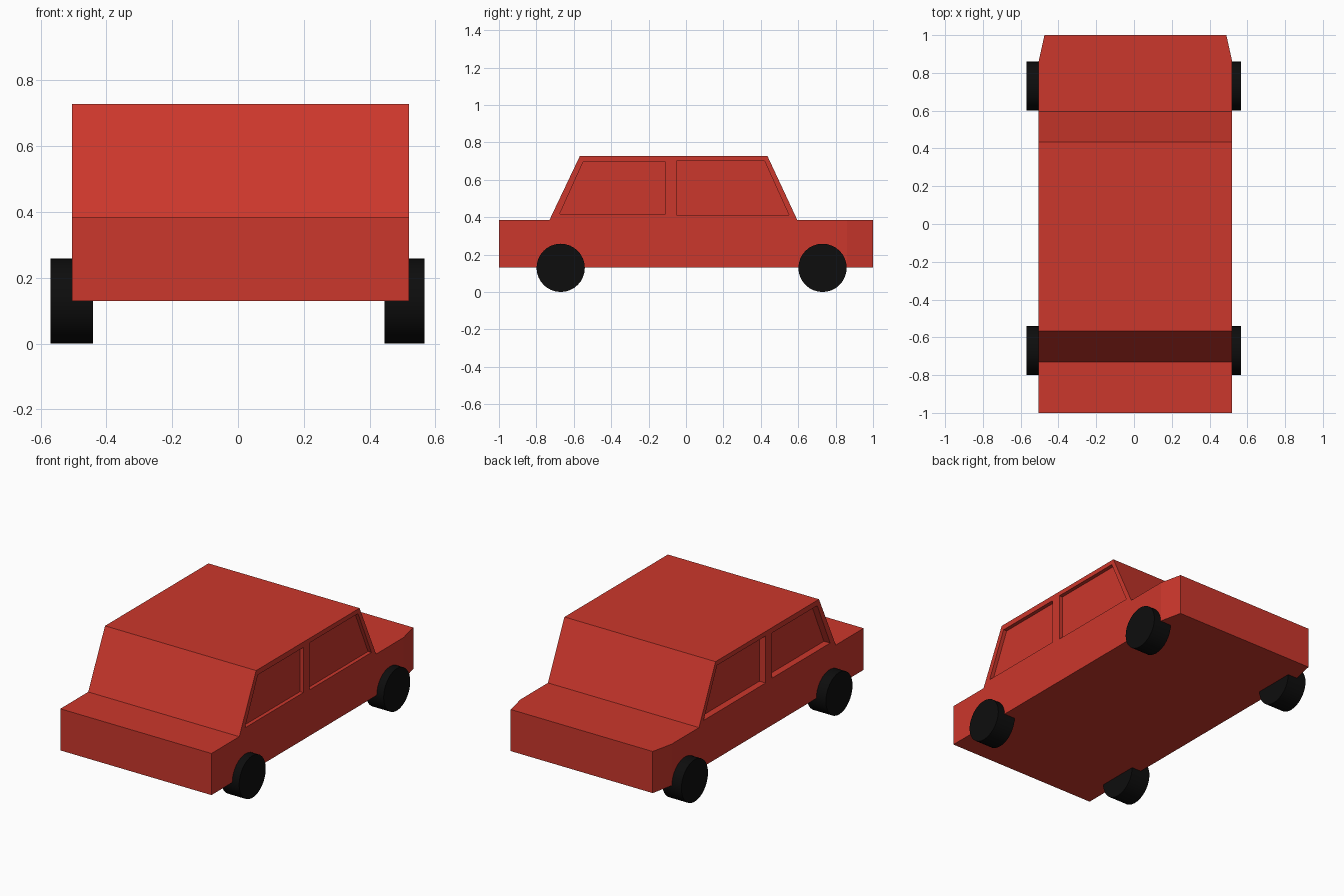
import bpy, bmesh
from math import pi
from mathutils import Vector

if "Cube" in bpy.data.objects:
    bpy.data.objects.remove(bpy.data.objects["Cube"])

X_LEFT, X_RIGHT = -0.505, 0.52


def material(name, color):
    mat = bpy.data.materials.new(name)
    mat.diffuse_color = color
    mat.use_nodes = True
    mat.node_tree.nodes["Principled BSDF"].inputs["Base Color"].default_value = mat.diffuse_color
    return mat


red = material("red_paint", (0.60, 0.038, 0.025, 1))
black = material("black_rubber", (0.004, 0.004, 0.004, 1))


def prism(name, profile, x0, x1, nose=None):
    """Extrude a (y, z) profile along x; nose = (start y, inset) tapers the far end."""
    bm = bmesh.new()
    face = bm.faces.new([bm.verts.new((x0, y, z)) for y, z in profile])
    side = bmesh.ops.extrude_face_region(bm, geom=[face])["geom"]
    bmesh.ops.translate(bm, vec=(x1 - x0, 0, 0),
                        verts=[v for v in side if isinstance(v, bmesh.types.BMVert)])
    if nose:
        bmesh.ops.bisect_plane(bm, geom=bm.verts[:] + bm.edges[:] + bm.faces[:],
                               plane_co=(0, nose[0], 0), plane_no=(0, 1, 0))
        for v in bm.verts:
            if v.co.y > nose[0] + 0.05:
                v.co.x += nose[1] if v.co.x < 0 else -nose[1]
    bmesh.ops.recalc_face_normals(bm, faces=bm.faces[:])
    mesh = bpy.data.meshes.new(name)
    bm.to_mesh(mesh)
    bm.free()
    obj = bpy.data.objects.new(name, mesh)
    obj.data.materials.append(red)
    bpy.context.collection.objects.link(obj)
    return obj


# Car body with tapered end
body = prism("car_body",
             [(-1, 0.13), (1, 0.13), (1, 0.385), (0.595, 0.385),
              (0.435, 0.728), (-0.567, 0.728), (-0.73, 0.385), (-1, 0.385)],
             X_LEFT, X_RIGHT, nose=(0.86, 0.031))

# Shallow window recesses on both sides
windows = [
    [(-0.05, 0.412), (0.55, 0.412), (0.42, 0.70), (-0.05, 0.70)],
    [(-0.675, 0.418), (-0.11, 0.418), (-0.11, 0.695), (-0.55, 0.695)],
]
for profile in windows:
    for x0, x1 in ((X_LEFT - 0.1, X_LEFT + 0.042), (X_RIGHT - 0.023, X_RIGHT + 0.1)):
        cutter = prism("window_cutter", profile, x0, x1)
        cutter.hide_render = True
        mod = body.modifiers.new("window", 'BOOLEAN')
        mod.operation = 'DIFFERENCE'
        mod.object = cutter
        bpy.context.view_layer.objects.active = body
        bpy.ops.object.modifier_apply(modifier=mod.name)
        bpy.data.objects.remove(cutter)

# Wheels
for end, y in (("front", -0.67), ("back", 0.73)):
    for side, x0, x1 in (("left", -0.57, -0.44), ("right", 0.445, 0.567)):
        bpy.ops.mesh.primitive_cylinder_add(vertices=32, radius=0.129, depth=x1 - x0,
                                            location=((x0 + x1) / 2, y, 0.129),
                                            rotation=(0, pi / 2, 0))
        wheel = bpy.context.object
        wheel.name = f"{end}_{side}_wheel"
        wheel.data.materials.append(black)
        bpy.ops.object.shade_smooth_by_angle()
